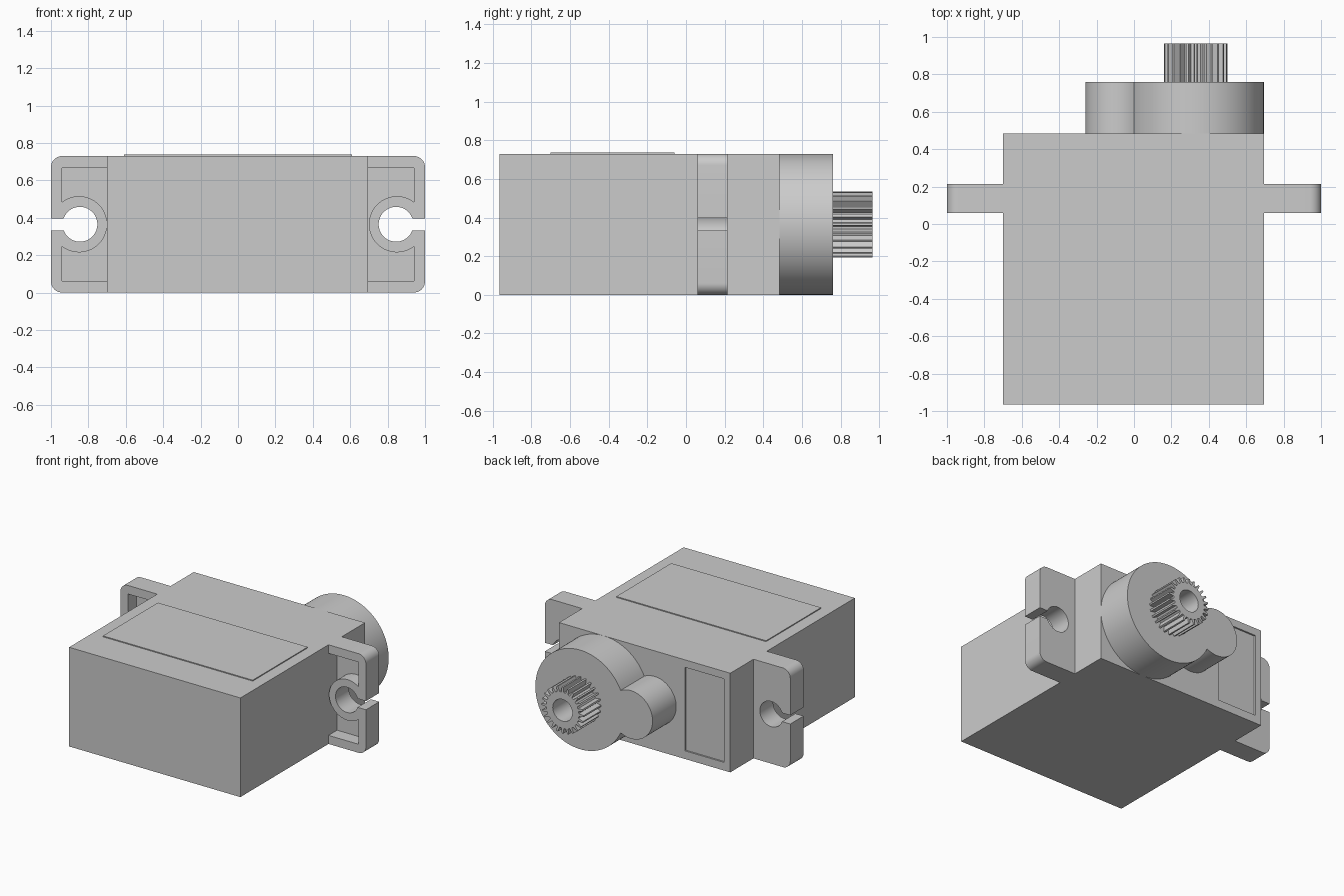
import bpy, bmesh
from math import pi, cos, sin, atan2, sqrt, radians
from mathutils import Vector

old = bpy.data.objects.get("Cube")
if old:
    bpy.data.objects.remove(old, do_unlink=True)

GREY = (0.6, 0.6, 0.6, 1)
plastic = bpy.data.materials.new("grey plastic")
plastic.use_nodes = True
plastic.diffuse_color = GREY
plastic.node_tree.nodes["Principled BSDF"].inputs["Base Color"].default_value = GREY


def prism(name, outline, y0, y1):
    """Extrude an (x, z) outline along y."""
    bm = bmesh.new()
    face = bm.faces.new([bm.verts.new((x, y0, z)) for x, z in outline])
    out = bmesh.ops.extrude_face_region(bm, geom=[face])
    moved = [v for v in out["geom"] if isinstance(v, bmesh.types.BMVert)]
    bmesh.ops.translate(bm, verts=moved, vec=(0, y1 - y0, 0))
    bmesh.ops.recalc_face_normals(bm, faces=bm.faces)
    mesh = bpy.data.meshes.new(name)
    bm.to_mesh(mesh)
    bm.free()
    mesh.materials.append(plastic)
    obj = bpy.data.objects.new(name, mesh)
    bpy.context.collection.objects.link(obj)
    return obj


def rect(x0, x1, z0, z1):
    return [(x0, z0), (x1, z0), (x1, z1), (x0, z1)]


def arc(cx, cz, r, a0, a1, n):
    return [(cx + r * cos(a0 + (a1 - a0) * i / n), cz + r * sin(a0 + (a1 - a0) * i / n))
            for i in range(n + 1)]


def circle(cx, cz, r, n=64):
    return arc(cx, cz, r, 0, 2 * pi, n)[:-1]


def cut(obj, cutter):
    """Subtract the cutter, then discard it."""
    mod = obj.modifiers.new("cut", "BOOLEAN")
    mod.operation, mod.solver, mod.object = "DIFFERENCE", "EXACT", cutter
    bpy.context.view_layer.objects.active = obj
    bpy.ops.object.modifier_apply(modifier=mod.name)
    bpy.data.objects.remove(cutter, do_unlink=True)


def smooth(obj):
    bpy.ops.object.select_all(action="DESELECT")
    obj.select_set(True)
    bpy.context.view_layer.objects.active = obj
    bpy.ops.object.shade_smooth_by_angle(angle=radians(30))


H = 0.73          # case height
MID = H / 2       # height of the shaft and screw holes
SHAFT = 0.33      # x of the output shaft

# Case with a shallow panel sunk into its back
case = prism("case", rect(-0.7, 0.695, 0, H), -0.965, 0.485)
cut(case, prism("panel_cutter", rect(-0.65, -0.33, 0.06, 0.675), 0.473, 0.6))

# Thin label plate on top
prism("label_plate", rect(-0.61, 0.61, H - 0.002, H + 0.007), -0.7, -0.06)

# Mounting ears: rounded slab, recess around a boss, open screw hole
for side, s in (("left", 1), ("right", -1)):
    def flip(pts):
        return [(s * x, z) for x, z in pts]
    r = 0.06
    outline = ([(0.68, 0)] + arc(1 - r, r, r, -pi / 2, 0, 10)
               + arc(1 - r, H - r, r, 0, pi / 2, 10) + [(0.68, H)])
    ear = prism(side + "_mounting_ear", flip(outline), 0.06, 0.215)
    recess = prism("recess_cutter", flip(rect(0.6, 0.94, 0.063, 0.667)), 0, 0.16)
    cut(recess, prism("boss_cutter", flip(circle(0.85, MID, 0.15)), -0.1, 0.3))
    cut(ear, recess)
    cut(ear, prism("hole_cutter", flip(circle(0.845, MID, 0.093)), -0.1, 0.4))
    cut(ear, prism("slot_cutter", flip(rect(0.87, 1.1, MID - 0.032, MID + 0.032)), -0.1, 0.4))
    smooth(ear)

# Gear housing: big round merged with a small lobe
R, r, lobe = 0.365, 0.177, -0.083
d = SHAFT - lobe
near = (d * d + r * r - R * R) / (2 * d)
half = sqrt(r * r - near * near)
a_big, a_small = atan2(half, near - d), atan2(half, near)
outline = (arc(SHAFT, MID, R, -a_big, a_big, 80)
           + arc(lobe, MID, r, a_small, 2 * pi - a_small, 40)[1:-1])
housing = prism("gear_housing", outline, 0.47, 0.76)
smooth(housing)

# Splined output shaft with a screw hole
TEETH = 24
points = []
for i in range(TEETH):
    for step, rad in ((-0.3, 0.133), (-0.13, 0.171), (0.13, 0.171), (0.3, 0.133)):
        a = 2 * pi * (i + step) / TEETH
        points.append((SHAFT + rad * cos(a), MID + rad * sin(a)))
shaft = prism("output_shaft", points, 0.75, 0.965)
cut(shaft, prism("screw_hole_cutter", circle(SHAFT, MID, 0.08, 48), 0.77, 1.1))
smooth(shaft)
